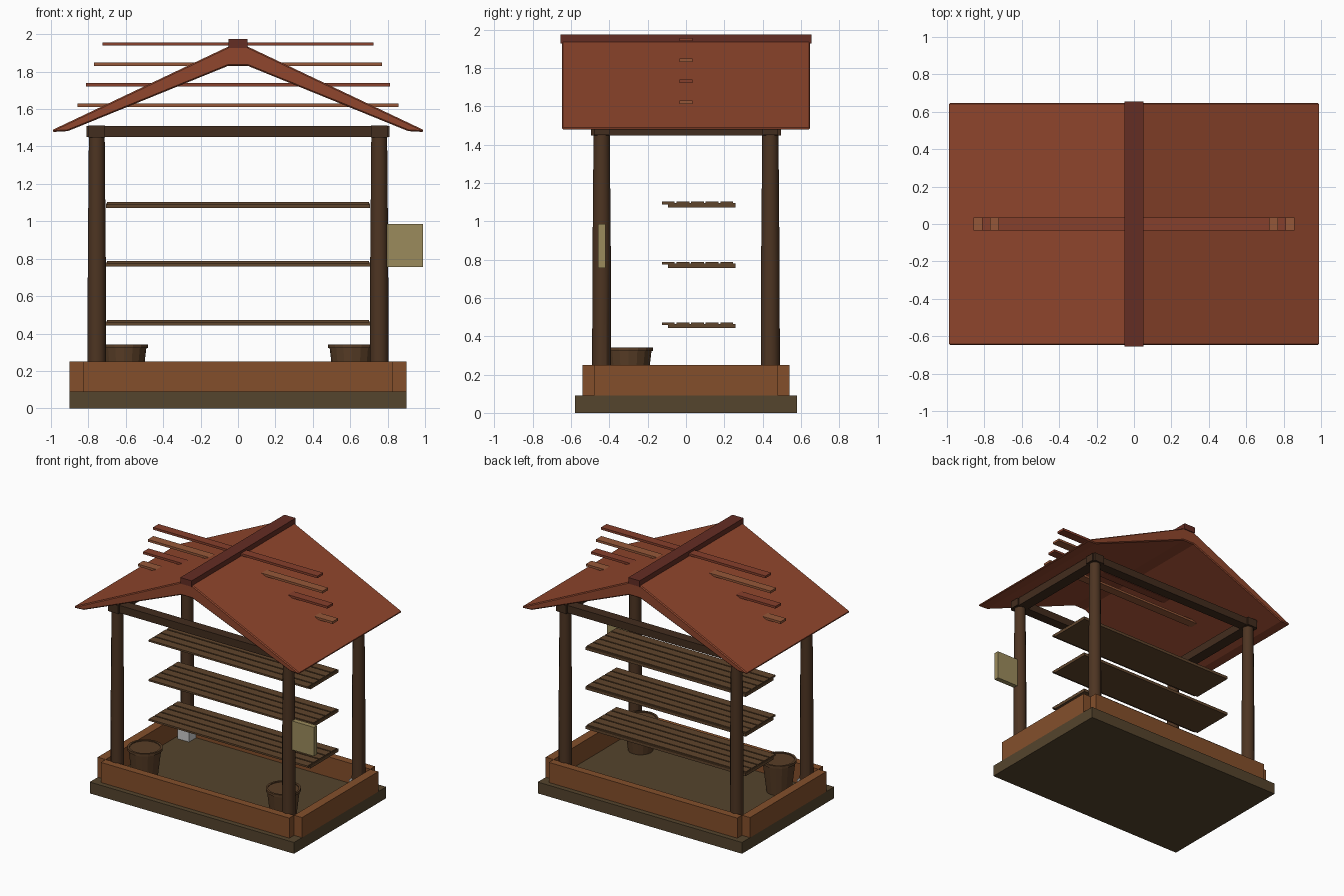
import bpy, bmesh, math

if "Cube" in bpy.data.objects:
    bpy.data.objects.remove(bpy.data.objects["Cube"])


def material(name, r, g, b):
    m = bpy.data.materials.new(name)
    m.diffuse_color = (r, g, b, 1)
    m.use_nodes = True
    m.node_tree.nodes["Principled BSDF"].inputs["Base Color"].default_value = m.diffuse_color
    return m


ROOF = material("roof_red", 0.28, 0.061, 0.026)
RIDGE = material("ridge_red", 0.127, 0.026, 0.017)
BATTEN_A = material("batten_red", 0.24, 0.05, 0.025)
BATTEN_B = material("batten_tan", 0.30, 0.095, 0.04)
POST = material("dark_timber", 0.075, 0.035, 0.016)
BEAM = material("beam_timber", 0.055, 0.026, 0.013)
WALL = material("wall_timber", 0.23, 0.078, 0.024)
SLAB = material("base_brown", 0.09, 0.058, 0.026)
SHELF = material("shelf_brown", 0.114, 0.058, 0.025)
POT = material("pot_brown", 0.10, 0.048, 0.02)
SIGN = material("sign_tan", 0.33, 0.26, 0.107)


def finish(name, bm, mat):
    bmesh.ops.recalc_face_normals(bm, faces=bm.faces)
    me = bpy.data.meshes.new(name)
    bm.to_mesh(me)
    bm.free()
    ob = bpy.data.objects.new(name, me)
    bpy.context.collection.objects.link(ob)
    if mat:
        me.materials.append(mat)
    return ob


def box(name, x, y, z, mat):
    """Box from (min, max) ranges."""
    bm = bmesh.new()
    bmesh.ops.create_cube(bm, size=1)
    for v in bm.verts:
        v.co = [(a + b) / 2 + c * (b - a) for (a, b), c in zip((x, y, z), v.co)]
    return finish(name, bm, mat)


def lathe(name, x, y, profile, sides, mat):
    """Closed stack of rings, profile = (radius, z)."""
    bm = bmesh.new()
    rings = []
    for r, z in profile:
        rings.append([bm.verts.new((x + r * math.cos(2 * math.pi * i / sides),
                                    y + r * math.sin(2 * math.pi * i / sides), z))
                      for i in range(sides)])
    for a, b in zip(rings, rings[1:]):
        for i in range(sides):
            j = (i + 1) % sides
            bm.faces.new((a[i], a[j], b[j], b[i]))
    bm.faces.new(rings[0])
    bm.faces.new(rings[-1])
    return finish(name, bm, mat)


# Base slab and low surrounding walls
box("base_slab", (-0.9, 0.9), (-0.58, 0.58), (0, 0.09), SLAB)
for side, s in (("front", -1), ("back", 1)):
    box(side + "_wall", (-0.83, 0.83), sorted((s * 0.48, s * 0.54)), (0.09, 0.25), WALL)
for side, s in (("left", -1), ("right", 1)):
    box(side + "_wall", sorted((s * 0.83, s * 0.9)), (-0.48, 0.48), (0.09, 0.25), WALL)

# Corner posts on grey footings
for xn, sx in (("left", -1), ("right", 1)):
    for yn, sy in (("front", -1), ("back", 1)):
        px, py = sx * 0.755, sy * 0.44
        box(f"{yn}_{xn}_footing", (px - 0.05, px + 0.05), (py - 0.05, py + 0.05), (0.09, 0.17), None)
        post = lathe(f"{yn}_{xn}_post", px, py, [(0.05, 0.16), (0.048, 0.8), (0.042, 1.49)], 12, POST)
        post.data.shade_smooth()
        bpy.context.view_layer.objects.active = post
        post.select_set(True)
        bpy.ops.object.shade_smooth_by_angle()
        post.select_set(False)

# Crossing top beams
for side, s in (("front", -1), ("back", 1)):
    box(side + "_beam", (-0.81, 0.81), (s * 0.44 - 0.04, s * 0.44 + 0.04), (1.45, 1.51), BEAM)
for side, s in (("left", -1), ("right", 1)):
    box(side + "_beam", (s * 0.755 - 0.045, s * 0.755 + 0.045), (-0.495, 0.495), (1.447, 1.513), BEAM)

# Shelves: board with thin slats on top
for n, top in enumerate((0.472, 0.787, 1.102), 1):
    box(f"shelf_{n}_board", (-0.705, 0.705), (-0.095, 0.257), (top - 0.03, top - 0.007), SHELF)
    for k in range(5):
        y0 = -0.125 + k * 0.076
        box(f"shelf_{n}_slat_{k + 1}", (-0.7, 0.7), (y0, y0 + 0.066), (top - 0.014, top), SHELF)

# Two tapered pots with rim and soil
for side, s in (("left", -1), ("right", 1)):
    lathe(side + "_pot", s * 0.61, -0.30,
          [(0.092, 0.09), (0.12, 0.322), (0.128, 0.322), (0.128, 0.342), (0.112, 0.342), (0.112, 0.335)],
          16, POT)

# Sign board beside the front right post
box("sign_board", (0.795, 0.99), (-0.46, -0.42), (0.755, 0.985), SIGN)

# Gable roof shell: profile extruded along y, edges softened
half = [(0.05, 1.935), (0.995, 1.487), (0.985, 1.478), (0.91, 1.482), (0.05, 1.832)]
profile = half + [(-x, z) for x, z in reversed(half)]
bm = bmesh.new()
face = bm.faces.new([bm.verts.new((x, -0.648, z)) for x, z in profile])
ext = bmesh.ops.extrude_face_region(bm, geom=[face])
for v in ext["geom"]:
    if isinstance(v, bmesh.types.BMVert):
        v.co.y = 0.648
roof = finish("roof", bm, ROOF)
bev = roof.modifiers.new("soft_edges", "BEVEL")
bev.width = 0.008
bev.segments = 1
bev.limit_method = "ANGLE"
bev.angle_limit = math.radians(60)

# Ridge cap and cross battens
box("ridge_cap", (-0.05, 0.05), (-0.655, 0.655), (1.927, 1.975), RIDGE)
for n, (w, z) in enumerate(((0.858, 1.62), (0.813, 1.73), (0.77, 1.84), (0.725, 1.948))):
    box(f"roof_batten_{n + 1}", (-w, w), (-0.035, 0.035), (z - 0.009, z + 0.009),
        BATTEN_A if n % 2 else BATTEN_B)
